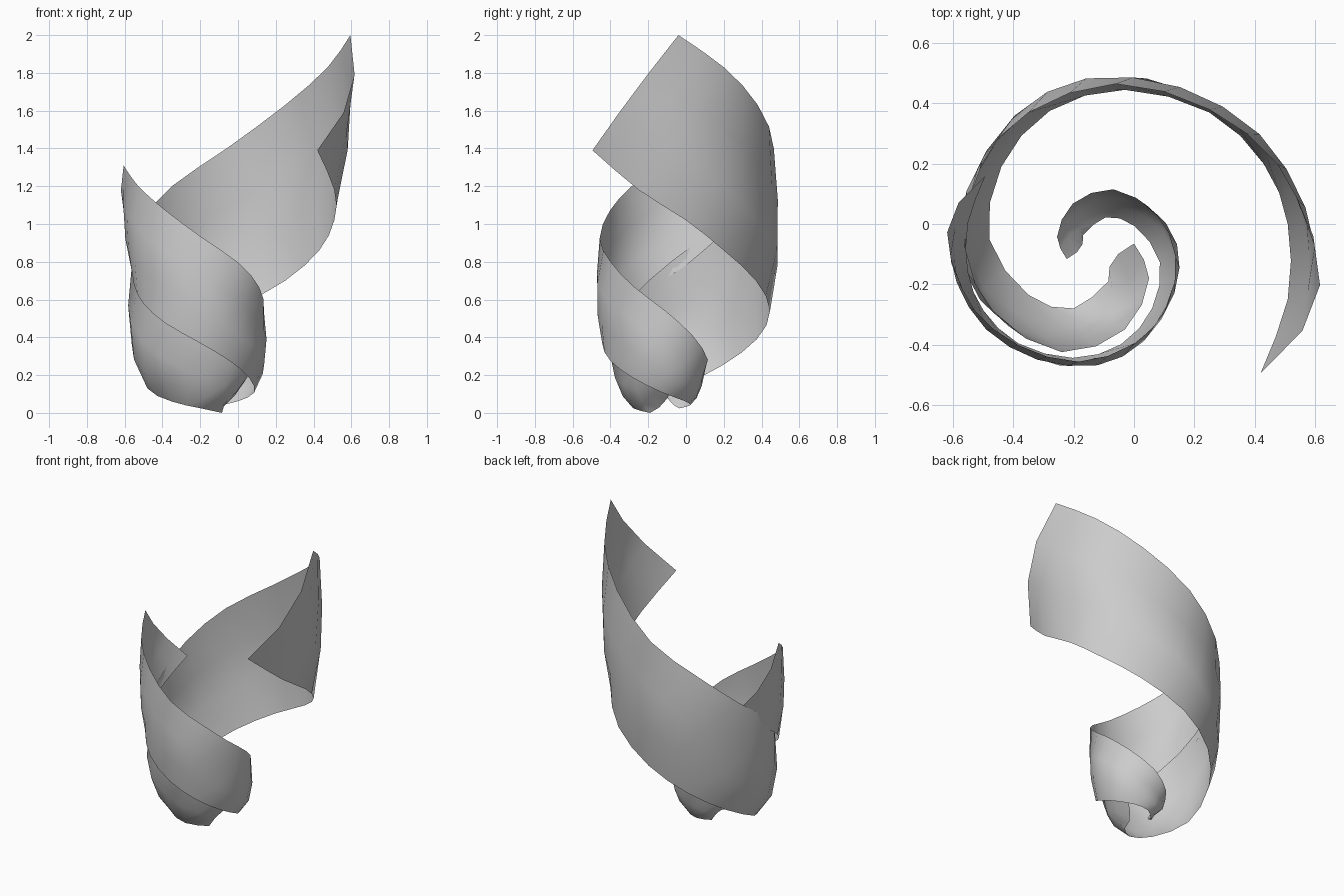
import bpy, math
from mathutils import Vector

if "Cube" in bpy.data.objects:
    bpy.data.objects.remove(bpy.data.objects["Cube"])

# Spiral ribbon guides: lower edge, middle and upper edge, from the wide end down
LOWER = [(.42, -.495, 1.39), (.51, -.25, 1.18), (.51, 0, 1.02), (.43, .2, .86),
         (.25, .37, .70), (-.03, .445, .54), (-.28, .375, .39), (-.44, .19, .25),
         (-.48, -.05, .13), (-.35, -.235, .06), (-.2, -.28, .025), (-.085, -.19, 0)]
MIDDLE = [(.598, -.28, 1.69), (.585, -.02, 1.5), (.47, .24, 1.32), (.24, .42, 1.13),
          (-.06, .497, .95), (-.32, .415, .77), (-.52, .19, .59), (-.58, -.06, .42),
          (-.47, -.28, .255), (-.22, -.365, .15), (-.04, -.285, .09), (-.07, -.12, .05)]
UPPER = [(.595, -.04, 2.0), (.475, .2, 1.83), (.25, .38, 1.63), (-.06, .465, 1.40),
         (-.35, .37, 1.20), (-.52, .18, 1.0), (-.56, -.08, .80), (-.46, -.3, .60),
         (-.24, -.425, .40), (-.03, -.35, .27), (.05, -.18, .19), (0, -.065, .14)]


def smooth_path(points, steps=2):
    """Catmull-Rom curve through the points."""
    p = [Vector(q) for q in points]
    p = [2 * p[0] - p[1]] + p + [2 * p[-1] - p[-2]]
    out = []
    for i in range(1, len(p) - 2):
        a, b, c, d = p[i - 1:i + 3]
        for k in range(steps):
            t = k / steps
            out.append(0.5 * (2 * b + (c - a) * t + (2 * a - 5 * b + 4 * c - d) * t**2
                              + (3 * b - a - 3 * c + d) * t**3))
    return out + [p[-2]]


def ribbon_mesh(across=3):
    """Loft a curved strip through the three guides."""
    verts, faces = [], []
    for lo, mid, up in zip(*map(smooth_path, (LOWER, MIDDLE, UPPER))):
        for j in range(across + 1):
            u = j / across
            verts.append(lo * (1 - u) * (1 - 2 * u) + mid * 4 * u * (1 - u) + up * u * (2 * u - 1))
    n = across + 1
    for i in range(len(verts) // n - 1):
        for j in range(across):
            a = i * n + j
            faces.append((a, a + n, a + n + 1, a + 1)[::-1])
    mesh = bpy.data.meshes.new("ribbon")
    mesh.from_pydata(verts, [], faces)
    mesh.shade_smooth()
    return mesh


def add_ribbon(name, mesh):
    ob = bpy.data.objects.new(name, mesh)
    bpy.context.collection.objects.link(ob)
    return ob


# Large ribbon, and a smaller copy turned half round and nested inside it
mesh = ribbon_mesh()
add_ribbon("large_spiral_ribbon", mesh)
small = add_ribbon("small_spiral_ribbon", mesh.copy())
small.scale = (.643, .643, .643)
small.rotation_euler.z = math.pi
small.location = (-.223, -.158, .024)
